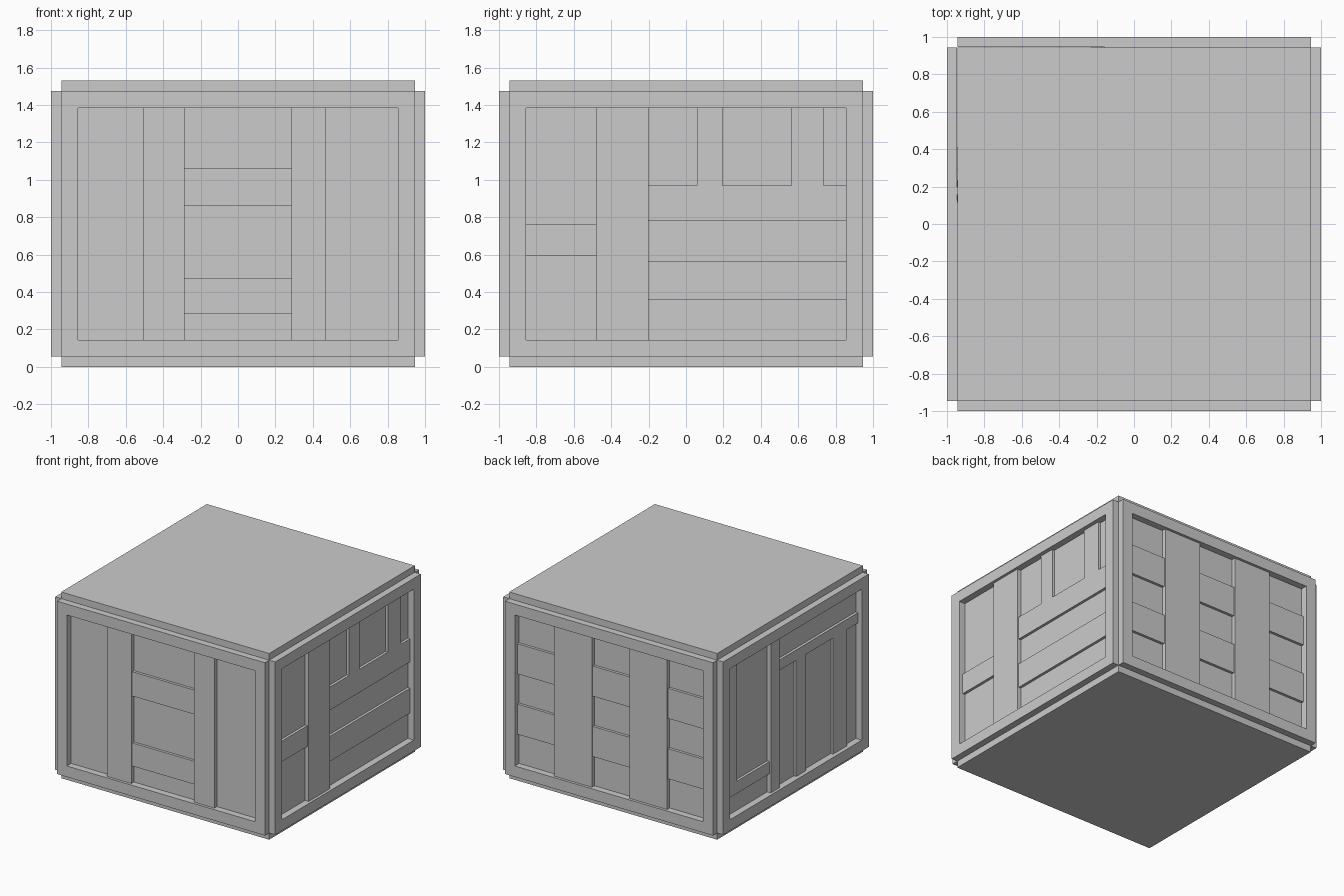
import bpy, bmesh
from math import radians
from mathutils import Matrix

if "Cube" in bpy.data.objects:
    bpy.data.objects.remove(bpy.data.objects["Cube"])

CORE, OUT = 0.945, 1.0            # core half width, outer frame face
Z0, Z1, H = 0.145, 1.385, 1.53    # frame opening bottom/top, total height
A = 0.855                         # frame opening half width
POST, BOARD = 0.033, 0.022        # relief heights above the core face


def add_object(name, bm, angle=0):
    bmesh.ops.transform(bm, matrix=Matrix.Rotation(radians(angle), 4, 'Z'), verts=bm.verts)
    bmesh.ops.recalc_face_normals(bm, faces=bm.faces)
    mesh = bpy.data.meshes.new(name)
    bm.to_mesh(mesh)
    bm.free()
    obj = bpy.data.objects.new(name, mesh)
    bpy.context.collection.objects.link(obj)
    return obj


def box(name, lo, hi, angle=0):
    bm = bmesh.new()
    size = [h - l for l, h in zip(lo, hi)]
    mid = [(h + l) / 2 for l, h in zip(lo, hi)]
    bmesh.ops.create_cube(bm, size=1, matrix=Matrix.Translation(mid) @ Matrix.Diagonal((*size, 1)))
    return add_object(name, bm, angle)


def frame(name, angle):
    # rectangular ring standing proud of the core
    bm = bmesh.new()

    def loop(a, z0, z1, y):
        return [bm.verts.new((x, y, z)) for x, z in ((-a, z0), (a, z0), (a, z1), (-a, z1))]

    loops = [loop(CORE, .055, 1.475, -CORE), loop(CORE, .055, 1.475, -OUT),
             loop(A, Z0, Z1, -OUT), loop(A, Z0, Z1, -CORE)]
    for p, q in zip(loops, loops[1:] + loops[:1]):
        for i in range(4):
            j = (i + 1) % 4
            bm.faces.new((p[i], p[j], q[j], q[i]))
    return add_object(name, bm, angle)


def plates(side, angle, kind, depth, rects):
    for i, (a0, a1, z0, z1) in enumerate(rects):
        box(f"{side}_{kind}_{i + 1}", (a0, -CORE - depth, z0), (a1, -CORE, z1), angle)


# core block
box("crate_core", (-CORE, -CORE, 0), (CORE, CORE, H))

# frames on all four sides
ANGLES = {"front": 0, "right": 90, "back": 180, "left": 270}
for side, angle in ANGLES.items():
    frame(side + "_frame", angle)

# front: two posts with two boards between
plates("front", 0, "post", POST, [(-.505, -.285, Z0, Z1), (.285, .47, Z0, Z1)])
plates("front", 0, "board", BOARD, [(-.285, .285, .86, 1.06), (-.285, .285, .285, .475)])

# right: one post, boards either side, short slats on top
plates("right", 90, "post", POST, [(-.48, -.2, Z0, Z1)])
plates("right", 90, "board", BOARD, [(-A, -.48, .595, .765), (-.2, A, .78, .97), (-.2, A, .36, .565)])
plates("right", 90, "slat", BOARD, [(.06, .195, .97, Z1), (.565, .735, .97, Z1)])

# back: even 5 x 5 layout of posts and boards
col, row = 2 * A / 5, (Z1 - Z0) / 5
plates("back", 180, "post", POST,
       [(-A + c * col, -A + (c + 1) * col, Z0, Z1) for c in (1, 3)])
plates("back", 180, "board", BOARD,
       [(-A + c * col, -A + (c + 1) * col, Z0 + r * row, Z0 + (r + 1) * row)
        for c in (0, 2, 4) for r in (1, 3)])

# left: post, high rail with uprights below, low board in the narrow bay
plates("left", 270, "post", POST, [(-.295, -.18, Z0, Z1)])
plates("left", 270, "board", BOARD, [(-.18, A, 1.10, 1.185), (-A, -.295, .30, .40)])
plates("left", 270, "slat", BOARD,
       [(.05, .175, Z0, 1.10), (.53, .71, Z0, 1.10), (-A, -.72, .40, Z1)])
